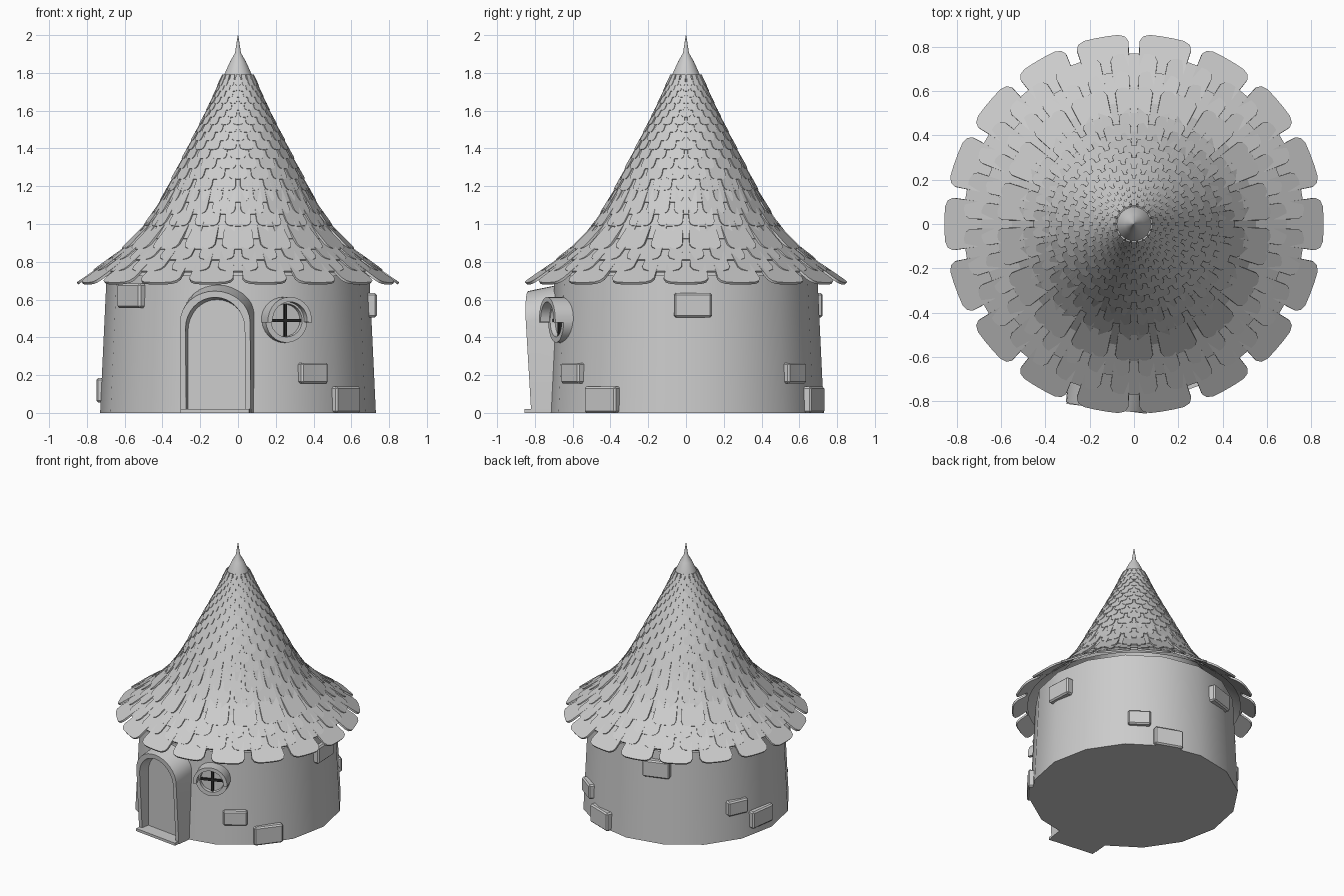
import bpy, bmesh, math
from mathutils import Vector, Matrix

if "Cube" in bpy.data.objects:
    bpy.data.objects.remove(bpy.data.objects["Cube"])


def place(az, x, d, z):
    """Point seen on the wall at azimuth az: x sideways, d outward, z up."""
    a = math.radians(az)
    return Vector((d * math.cos(a) - x * math.sin(a), d * math.sin(a) + x * math.cos(a), z))


def finish(name, bm, smooth=30):
    bmesh.ops.recalc_face_normals(bm, faces=bm.faces)
    me = bpy.data.meshes.new(name)
    bm.to_mesh(me)
    bm.free()
    ob = bpy.data.objects.new(name, me)
    bpy.context.collection.objects.link(ob)
    if smooth:
        bpy.ops.object.select_all(action='DESELECT')
        ob.select_set(True)
        bpy.context.view_layer.objects.active = ob
        bpy.ops.object.shade_smooth_by_angle(angle=math.radians(smooth))
    return ob


def loft(name, rings, cap_start=False, cap_end=False):
    """Skin a series of closed rings."""
    bm = bmesh.new()
    vs = [[bm.verts.new(p) for p in r] for r in rings]
    n = len(rings[0])
    for a, b in zip(vs, vs[1:]):
        for i in range(n):
            j = (i + 1) % n
            bm.faces.new((a[i], a[j], b[j], b[i]))
    if cap_start:
        bm.faces.new(vs[0])
    if cap_end:
        bm.faces.new(vs[-1])
    return finish(name, bm)


def box(name, az, x, d, z, w, depth, h, bevel=0.0):
    """Box whose outer face sits at distance d."""
    bm = bmesh.new()
    bmesh.ops.create_cube(bm, size=1)
    bmesh.ops.scale(bm, vec=(depth, w, h), verts=bm.verts)
    if bevel:
        bmesh.ops.bevel(bm, geom=bm.edges[:], offset=bevel, segments=1, affect='EDGES')
    bm.transform(Matrix.Translation(place(az, x, d - depth / 2, z)) @
                 Matrix.Rotation(math.radians(az), 4, 'Z'))
    return finish(name, bm, 0)


# round wall
bm = bmesh.new()
bmesh.ops.create_cone(bm, cap_ends=True, segments=16, radius1=0.73, radius2=0.695, depth=0.74)
bmesh.ops.translate(bm, vec=(0, 0, 0.37), verts=bm.verts)
finish("wall", bm)

# roof profile (radius, height) and arc-length lookup
PROFILE = [Vector(p) for p in ((.84, .672), (.70, .775), (.53, .915), (.41, 1.09), (.33, 1.25),
                               (.25, 1.41), (.17, 1.57), (.11, 1.70), (.08, 1.78), (.045, 1.86))]


def on_roof(s):
    for a, b in zip(PROFILE, PROFILE[1:]):
        seg = (b - a).length
        if s <= seg:
            return a.lerp(b, s / seg)
        s -= seg
    return PROFILE[-1].copy()


# roof shell with pointed tip
shell = [(.75, .725), (.69, .77)] + [(p.x - .008, p.y - .005) for p in PROFILE[2:8]]
shell += [(.078, 1.78), (.042, 1.86), (.016, 1.905), (.009, 1.95), (.001, 2.0)]
loft("roof_shell", [[place(k * 10, 0, r, z) for k in range(36)] for r, z in shell], cap_end=True)

# overlapping rounded shingles, 18 per row, alternate rows staggered
N, THICK = 18, 0.014
OUTLINE = [(1, -.5), (.42, -.5), (.2, -.5), (.08, -.44), (.015, -.32), (0, -.12),
           (0, .12), (.015, .32), (.08, .44), (.2, .5), (.42, .5), (1, .5)]
bm = bmesh.new()
s, step, row = 0.0, 0.106, 0
while s < 1.33:
    low, high = on_roof(s), on_roof(s + step * 2.1)
    slope = (high - low).normalized()
    normal = Vector((-slope.y, slope.x))
    if normal.x < 0:
        normal = -normal
    t = THICK * (0.45 + 0.55 * low.x / 0.84)
    width_low = 2 * math.pi * low.x / N * 0.84
    width_high = 2 * math.pi * high.x / N * 0.84
    for k in range(N):
        az = (k + 0.5 * (row % 2)) * 360 / N
        tops, bots = [], []
        for v, u in OUTLINE:
            p = low.lerp(high, v) + normal * t * (1 - v) * 0.7
            w = (width_low + (width_high - width_low) * v) * u
            q = p + normal * t
            bots.append(bm.verts.new(place(az, w, p.x, p.y)))
            tops.append(bm.verts.new(place(az, w, q.x, q.y)))
        bm.faces.new(tops)
        bm.faces.new(bots[::-1])
        for i in range(len(tops)):
            j = (i + 1) % len(tops)
            bm.faces.new((tops[i], bots[i], bots[j], tops[j]))
    s += step
    step *= 0.943
    row += 1
finish("roof_shingles", bm, 40)

# arched door: flared frame, rim, recess and door panel in one skin
DOOR_AZ, DOOR_X = -97, -0.02


def arch(half, top, depth_at):
    pts = [(half, 0.0)]
    spring = top - 0.165
    for i in range(17):
        a = math.pi * i / 16
        pts.append((half * math.cos(a), spring + 0.165 * math.sin(a)))
    pts.append((-half, 0.0))
    return [place(DOOR_AZ, DOOR_X + x, depth_at(z), z) for x, z in pts]


front = lambda z: 0.805 + 0.06 * z
loft("door_frame", [arch(.19, .69, lambda z: .62), arch(.187, .645, front),
                    arch(.158, .612, front), arch(.155, .60, lambda z: .745)], cap_end=True)
box("door_step", DOOR_AZ, DOOR_X, .842, .01, .365, .14, .02)

# round window: ring, pane, hood and cross bars
WIN_AZ, WIN_Z = -69.5, 0.49


def circle(r, d):
    return [place(WIN_AZ, r * math.cos(math.tau * i / 24), d, WIN_Z + r * math.sin(math.tau * i / 24))
            for i in range(24)]


loft("window_frame", [circle(.122, .64), circle(.118, .735), circle(.088, .735), circle(.085, .708)],
     cap_end=True)
hood = []
for i in range(15):
    a = math.pi * (-0.03 + 1.06 * i / 14)
    hood.append([place(WIN_AZ, r * math.cos(a), d, WIN_Z + r * math.sin(a))
                 for r, d in ((.124, .66), (.124, .785), (.098, .785), (.098, .70))])
loft("window_hood", hood, True, True)
black = bpy.data.materials.new("dark_bars")
black.diffuse_color = (0.02, 0.02, 0.02, 1)
black.use_nodes = True
black.node_tree.nodes["Principled BSDF"].inputs["Base Color"].default_value = black.diffuse_color
for name, w, h in (("window_bar_across", .172, .016), ("window_bar_upright", .016, .172)):
    box(name, WIN_AZ, 0, .722, WIN_Z, w, .016, h).data.materials.append(black)

# loose wall stones: azimuth, height, width, tallness
STONES = [(-56.5, .21, .17, .11), (-38, .07, .21, .14), (3, .57, .20, .13), (53, .21, .16, .11),
          (69.5, .07, .21, .14), (108, .57, .20, .13), (155, .25, .16, .11), (172, .12, .21, .13),
          (217, .62, .20, .13)]
for i, (az, z, w, h) in enumerate(STONES):
    box(f"wall_stone_{i + 1}", az, 0, .748 - .03 * z, z, w, .08, h, .01)
